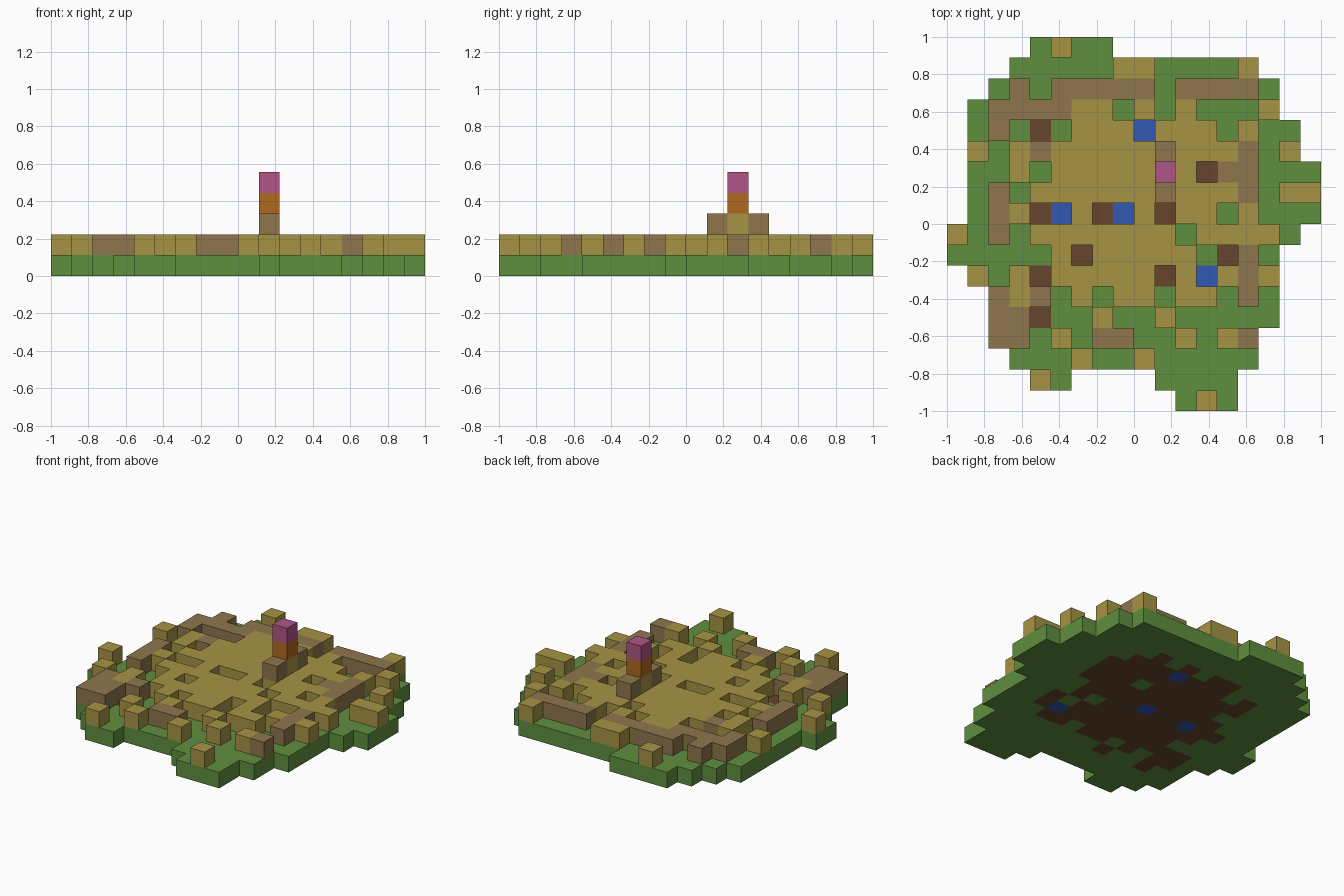
import bpy, bmesh
from mathutils import Vector

if "Cube" in bpy.data.objects:
    bpy.data.objects.remove(bpy.data.objects["Cube"], do_unlink=True)

SIZE = 2 / 18  # edge of one block

# Part key: object name, material name, linear colour
PARTS = {
    "g": ("grass_base", "grass green", (0.115, 0.275, 0.05)),
    "e": ("earth_base", "dark earth", (0.133, 0.059, 0.026)),
    "w": ("water_blocks", "water blue", (0.034, 0.098, 0.45)),
    "t": ("sand_blocks", "sand tan", (0.38, 0.296, 0.059)),
    "b": ("wood_blocks", "wood brown", (0.274, 0.18, 0.073)),
    "o": ("pillar_shaft", "burnt orange", (0.434, 0.141, 0.013)),
    "m": ("pillar_top", "magenta pink", (0.434, 0.089, 0.242)),
}

# Plan letter: blocks stacked from the ground up
STACKS = {
    "g": "g", "d": "e", "w": "w", "t": "gt", "y": "et",
    "b": "gb", "n": "eb", "k": "etb", "p": "gttom", ".": "",
}

# Floor plan, back row first
PLAN = [
    "....gtgg..........",
    "...gggggttggggt...",
    "..gbgbbbbbgbbbbg..",
    ".gbbbbyygygygggt..",
    ".gbgdgyyywyyygtgg.",
    ".tgtnyyyyykyyybgt.",
    ".ggtgyyyyypydnbggg",
    ".gbgyyyyyykyyybgtt",
    ".gbydwydwydyygtggg",
    "tgbgyyyyyyygytttg.",
    "gggggydyyyyygdbg..",
    ".tgydyyyyydywybt..",
    "..byngygyygyygbg..",
    "..bbdggyggtggggg..",
    "..bbgtgbbggtgtb...",
    "...gggtggtggggg...",
    "....tg....gggg....",
    "...........gtg....",
]

blocks = {}
for row, line in enumerate(PLAN):
    for col, letter in enumerate(line):
        for level, key in enumerate(STACKS[letter]):
            blocks[(col, 17 - row, level)] = key


def make_material(name, colour):
    mat = bpy.data.materials.new(name)
    mat.use_nodes = True
    rgba = (*colour, 1)
    mat.diffuse_color = rgba
    mat.node_tree.nodes["Principled BSDF"].inputs["Base Color"].default_value = rgba
    return mat


def add_outer_faces(bm, cell):
    """Add the sides of one block that no other block covers."""
    centre = Vector(cell) + Vector((0.5, 0.5, 0.5))
    for axis in range(3):
        for sign in (-1, 1):
            normal = Vector((0, 0, 0))
            normal[axis] = sign
            if tuple(int(c + n) for c, n in zip(cell, normal)) in blocks:
                continue
            u = Vector((0, 0, 0))
            u[(axis + 1) % 3] = 0.5
            v = normal.cross(u)
            mid = centre + normal / 2
            corners = (mid - u - v, mid + u - v, mid + u + v, mid - u + v)
            bm.faces.new([bm.verts.new((p - Vector((9, 9, 0))) * SIZE) for p in corners])


# One flat-shaded object per kind of block
for key, (name, colour_name, colour) in PARTS.items():
    bm = bmesh.new()
    for cell, kind in blocks.items():
        if kind == key:
            add_outer_faces(bm, cell)
    bmesh.ops.remove_doubles(bm, verts=bm.verts, dist=0.001)
    mesh = bpy.data.meshes.new(name)
    bm.to_mesh(mesh)
    bm.free()
    mesh.materials.append(make_material(colour_name, colour))
    bpy.context.collection.objects.link(bpy.data.objects.new(name, mesh))
